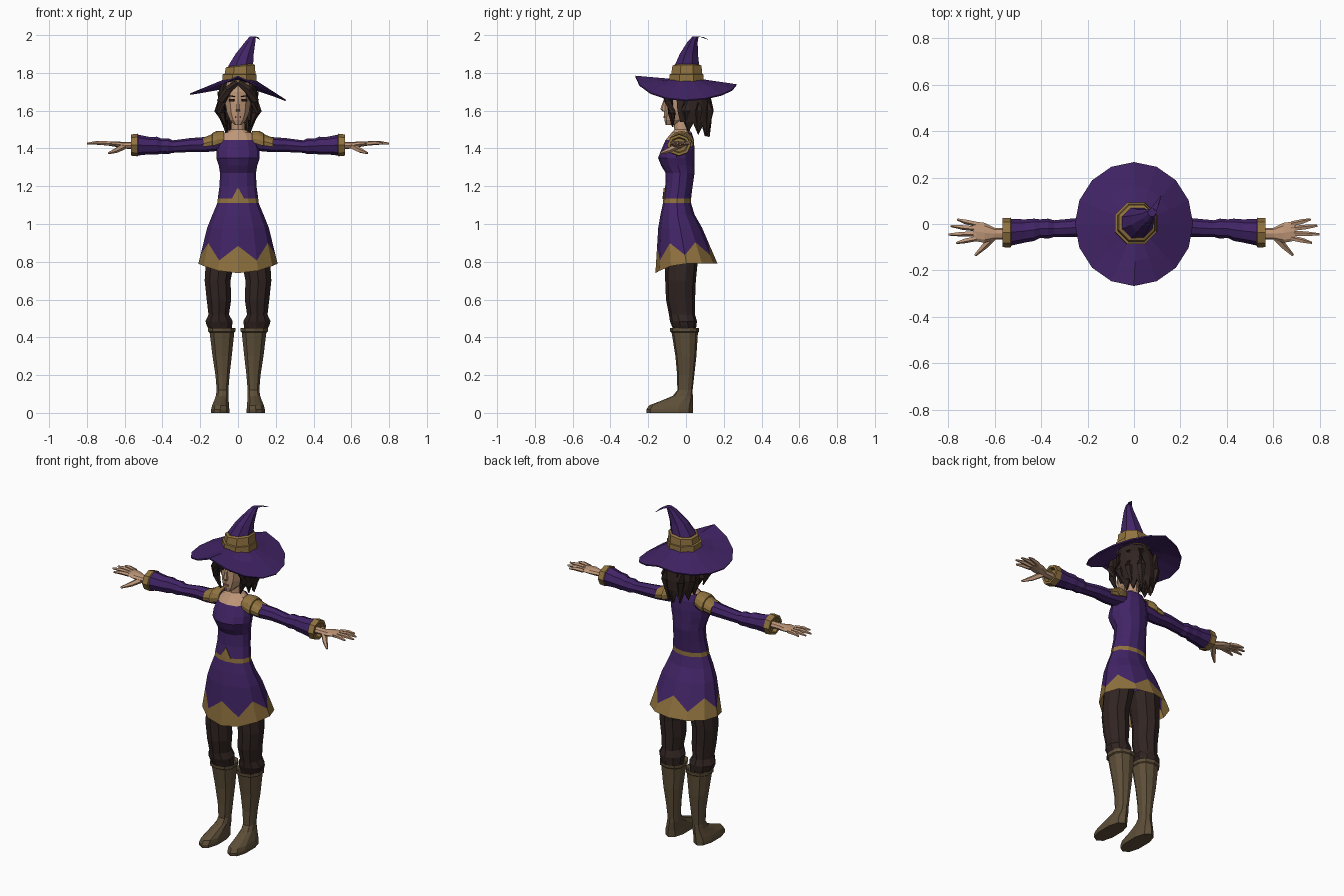
import bpy, bmesh, math
from mathutils import Vector

def material(name, r, g, b):
    m = bpy.data.materials.new(name)
    m.diffuse_color = (r, g, b, 1)
    return m

PURPLE = material("purple_cloth", 0.055, 0.018, 0.135)
GOLD = material("gold_trim", 0.28, 0.17, 0.05)
SKIN = material("skin", 0.52, 0.31, 0.19)
HAIR = material("dark_hair", 0.03, 0.018, 0.015)
TROUSER = material("dark_trousers", 0.03, 0.018, 0.016)
LEATHER = material("boot_leather", 0.11, 0.077, 0.04)
EYE = material("eye_dark", 0.02, 0.012, 0.01)
LIP = material("lips", 0.33, 0.13, 0.09)

def ring(z, rx, yf, yb, cx=0.0, n=12, p=1.0, a0=0.0, a1=None):
    """Level ring; starts at the front, yf and yb are front and back limits."""
    cy, ry = (yf + yb) / 2, (yb - yf) / 2
    count = n if a1 is None else n + 1
    span = math.tau if a1 is None else a1 - a0
    pts = []
    for i in range(count):
        a = a0 + span * i / n
        s, c = math.sin(a), math.cos(a)
        pts.append(Vector((cx + rx * math.copysign(abs(s) ** p, s),
                           cy - ry * math.copysign(abs(c) ** p, c), z)))
    return pts

def cross(side, x, cy, cz, ry, rz, n=8, half=math.pi):
    """Upright ring around the x axis, or an arc over the top."""
    count = n if half == math.pi else n + 1
    return [Vector((side * x, cy + ry * math.sin(-half + 2 * half * i / n),
                    cz + rz * math.cos(-half + 2 * half * i / n))) for i in range(count)]

def loft(name, rings, mats, bands=None, wrap=True, caps=(True, True), thick=0, rule=None):
    """Skin a list of rings; bands gives one material index per strip."""
    bm = bmesh.new()
    vs = [[bm.verts.new(p) for p in r] for r in rings]
    n = len(rings[0])
    for j in range(len(vs) - 1):
        for i in range(n if wrap else n - 1):
            k = (i + 1) % n
            f = bm.faces.new((vs[j][i], vs[j][k], vs[j + 1][k], vs[j + 1][i]))
            f.material_index = bands[j] if bands else 0
    for end, r in zip(caps, (vs[0], vs[-1])):
        if end and wrap:
            bm.faces.new(r)
    bmesh.ops.recalc_face_normals(bm, faces=bm.faces)
    if rule:
        for f in bm.faces:
            f.material_index = rule(f.calc_center_median(), f.material_index)
    me = bpy.data.meshes.new(name)
    bm.to_mesh(me)
    bm.free()
    for m in mats:
        me.materials.append(m)
    ob = bpy.data.objects.new(name, me)
    bpy.context.collection.objects.link(ob)
    if thick:
        mod = ob.modifiers.new("thickness", 'SOLIDIFY')
        mod.thickness = thick
    return ob

def tube(name, pts, radii, mat, n=5, flat=1.0):
    """Tapered strand along a path."""
    pts = [Vector(p) for p in pts]
    rings = []
    for i, p in enumerate(pts):
        d = pts[min(i + 1, len(pts) - 1)] - pts[max(i - 1, 0)]
        q = d.to_track_quat('Z', 'Y')
        rings.append([p + q @ Vector((radii[i] * math.cos(math.tau * k / n),
                                      flat * radii[i] * math.sin(math.tau * k / n), 0))
                      for k in range(n)])
    return loft(name, rings, [mat])

def plate(name, loc, size, mat, turn=0.0, roll=0.0):
    bpy.ops.mesh.primitive_cube_add(size=1, location=loc, rotation=(0, roll, turn))
    ob = bpy.context.object
    ob.name = name
    ob.scale = size
    ob.data.materials.append(mat)

# Dress: bodice, belt and skirt with a zigzag gold hem
profile = [(1.485, .075, -.075, .03), (1.445, .10, -.108, .042), (1.39, .115, -.132, .045),
           (1.35, .115, -.148, .045), (1.31, .102, -.132, .045), (1.27, .095, -.108, .045),
           (1.20, .098, -.11, .035), (1.135, .107, -.12, .027), (1.11, .11, -.122, .027),
           (1.05, .135, -.135, .045), (.98, .163, -.147, .085)]
rows = [ring(*r) for r in profile]
top, hem = ring(.98, .163, -.147, .085), ring(.79, .21, -.162, .167)
for i, v in enumerate(hem):
    v.z -= .05 * max(0, math.cos(math.tau * i / 12)) ** 2
zig = [top[i].lerp(hem[i], .40 if i % 2 == 0 else .76) for i in range(12)]
loft("dress", rows + [zig, hem], [PURPLE, GOLD, SKIN], [0] * 7 + [1] + [0] * 3 + [1],
     caps=(False, False), rule=lambda c, m: 2 if c.z > 1.45 and c.y < -.03 else m)
# Gold point rising from the belt
loft("belt_point", [[Vector((-.034, -.119, 1.132)), Vector((0, -.125, 1.132)), Vector((.034, -.119, 1.132))],
                    [Vector((-.002, -.118, 1.19)), Vector((0, -.118, 1.19)), Vector((.002, -.118, 1.19))]],
     [GOLD], wrap=False, thick=.006)

# Neck and head
loft("neck", [ring(1.475, .078, -.08, .028), ring(1.50, .038, -.062, .02), ring(1.57, .033, -.065, .02)], [SKIN])
loft("head", [ring(1.525, .02, -.108, -.05, n=10), ring(1.55, .044, -.114, .0, n=10),
              ring(1.59, .062, -.116, .05, n=10), ring(1.65, .072, -.115, .08, n=10),
              ring(1.70, .073, -.11, .09, n=10), ring(1.76, .06, -.08, .07, n=10)], [SKIN])
loft("nose", [ring(1.595, .012, -.122, -.10, n=6), ring(1.607, .013, -.136, -.10, n=6),
              ring(1.665, .006, -.116, -.10, n=6)], [SKIN])
plate("mouth", (0, -.114, 1.566), (.03, .008, .009), LIP)
for s in (1, -1):
    plate("eye", (s * .034, -.1035, 1.655), (.028, .009, .012), EYE, turn=s * .42)
    plate("eyebrow", (s * .034, -.1025, 1.677), (.036, .009, .006), HAIR, turn=s * .42, roll=-s * .15)

# Hair: shell open at the face, with jagged ends
arc = dict(n=14, a0=math.radians(55), a1=math.radians(305))
shell = [ring(*r, **arc) for r in [(1.755, .085, -.09, .09), (1.69, .105, -.10, .125), (1.60, .105, -.095, .137),
                                   (1.54, .088, -.075, .135), (1.49, .068, -.05, .125)]]
for i, v in enumerate(shell[-1]):
    v.z += (-.03 if i % 2 else .025) + .03 * (1 - math.sin(math.pi * i / 14))
loft("hair_back", shell, [HAIR], wrap=False, thick=.014)
for s in (1, -1):
    tube("front_lock", [(s * .005, -.095, 1.75), (s * .055, -.108, 1.71), (s * .088, -.09, 1.65),
                        (s * .09, -.075, 1.59), (s * .065, -.07, 1.515)], [.015, .024, .024, .022, .004], HAIR, n=6)
    for x, y, low in ((.09, .0, 1.53), (.08, .06, 1.49), (.045, .11, 1.465)):
        tube("hair_lock", [(s * x, y, 1.70), (s * x * 1.12, y * 1.1, 1.60), (s * x * .8, y, low)],
             [.02, .026, .004], HAIR)

# Hat: drooping brim, bent cone and two bands
def brim_ring(t):
    pts = []
    for i in range(16):
        a = math.tau * i / 16
        s, c = math.sin(a), math.cos(a)
        w = abs(s)
        rim = w * (1.674 - .017 * s) + (1 - w) * (1.7625 + .0225 * c)
        pts.append(Vector(((.075 + .18 * t) * s + .008 * (1 - t), -(.075 + .192 * t) * c,
                           1.768 + (rim - 1.768) * t)))
    return pts
loft("hat_brim", [brim_ring(t) for t in (0, .45, 1)], [PURPLE], caps=(False, False), thick=.008)

def round_ring(cx, cy, z, r, tilt=0.0, n=8):
    return [Vector((cx + r * math.sin(a), cy - r * math.cos(a), z + tilt * math.sin(a)))
            for a in (math.tau * (i + .5) / n for i in range(n))]
loft("hat_cone", [round_ring(*r) for r in [(.01, .005, 1.75, .086), (.015, .005, 1.84, .07), (.035, .015, 1.90, .052),
                                           (.065, .035, 1.965, .029), (.078, .05, 1.992, .018),
                                           (.098, .085, 1.99, .009), (.116, .12, 1.976, .002)]], [PURPLE])
loft("hat_band_lower", [round_ring(.008, .003, 1.752, .098), round_ring(.008, .003, 1.792, .097),
                        round_ring(.01, .003, 1.796, .08)], [GOLD])
loft("hat_band_upper", [round_ring(.01, .004, 1.785, .09, .004), round_ring(.012, .005, 1.835, .083, .008),
                        round_ring(.014, .005, 1.842, .068, .008)], [GOLD])

for s in (1, -1):
    # Sleeves, cuffs and shoulder pads
    loft("sleeve", [cross(s, *r) for r in [(.07, -.025, 1.435, .05, .045), (.18, -.02, 1.42, .045, .04),
                                           (.25, -.015, 1.418, .04, .037), (.345, -.02, 1.41, .036, .033),
                                           (.37, -.02, 1.412, .043, .042), (.405, -.02, 1.412, .04, .04),
                                           (.43, -.025, 1.415, .048, .047), (.47, -.03, 1.415, .05, .046),
                                           (.535, -.036, 1.418, .058, .056)]], [PURPLE])
    loft("cuff", [cross(s, *r) for r in [(.528, -.037, 1.418, .055, .052), (.532, -.037, 1.418, .064, .06),
                                         (.567, -.037, 1.418, .063, .056), (.567, -.037, 1.418, .048, .042),
                                         (.545, -.037, 1.418, .042, .036)]], [GOLD])
    loft("shoulder_pad", [cross(s, *r, half=1.9) for r in [(.075, -.025, 1.447, .055, .045), (.115, -.023, 1.437, .064, .055),
                                                         (.135, -.022, 1.43, .064, .052), (.137, -.022, 1.43, .056, .046),
                                                         (.185, -.02, 1.42, .055, .036)]],
         [GOLD], wrap=False, thick=.008)
    # Hand with four fingers and a thumb
    loft("palm", [cross(s, *r) for r in [(.54, -.042, 1.415, .024, .019), (.60, -.042, 1.416, .025, .017),
                                         (.645, -.038, 1.423, .043, .015), (.695, -.03, 1.427, .042, .011)]], [SKIN])
    for y0, x1, y1 in ((.0, .762, .02), (-.02, .79, -.008), (-.041, .80, -.045), (-.062, .767, -.082)):
        tube("finger", [(s * .68, y0, 1.426), (s * (.69 + x1) / 2, (y0 + y1) / 2, 1.43), (s * x1, y1, 1.426)],
             [.012, .011, .005], SKIN)
    tube("thumb", [(s * .605, -.05, 1.412), (s * .645, -.095, 1.39), (s * .685, -.135, 1.375)],
         [.018, .014, .006], SKIN)
    # Trouser leg with a fold above the boot
    loft("trouser_leg", [ring(z, rx, yf, yb, s * cx, n=10) for z, cx, rx, yf, yb in [
        (.88, .085, .085, -.11, .07), (.70, .108, .072, -.11, .052), (.60, .101, .068, -.106, .048),
        (.52, .102, .057, -.09, .048), (.485, .1, .076, -.085, .058), (.46, .098, .07, -.075, .055),
        (.42, .09, .055, -.06, .05)]], [TROUSER])
    # Tall boot running into the foot
    loft("boot", [ring(z, rx, yf, yb, s * cx, n=10, p=.85) for z, cx, rx, yf, yb in [
        (.435, .086, .06, -.07, .058), (.45, .086, .075, -.086, .07), (.43, .086, .075, -.084, .068),
        (.425, .085, .068, -.076, .063), (.30, .084, .053, -.056, .055), (.20, .082, .039, -.047, .044),
        (.12, .082, .032, -.046, .035), (.09, .084, .035, -.07, .036), (.065, .088, .04, -.13, .037),
        (.04, .092, .047, -.195, .037), (.018, .094, .05, -.21, .037), (0, .094, .05, -.208, .037)]], [LEATHER])
